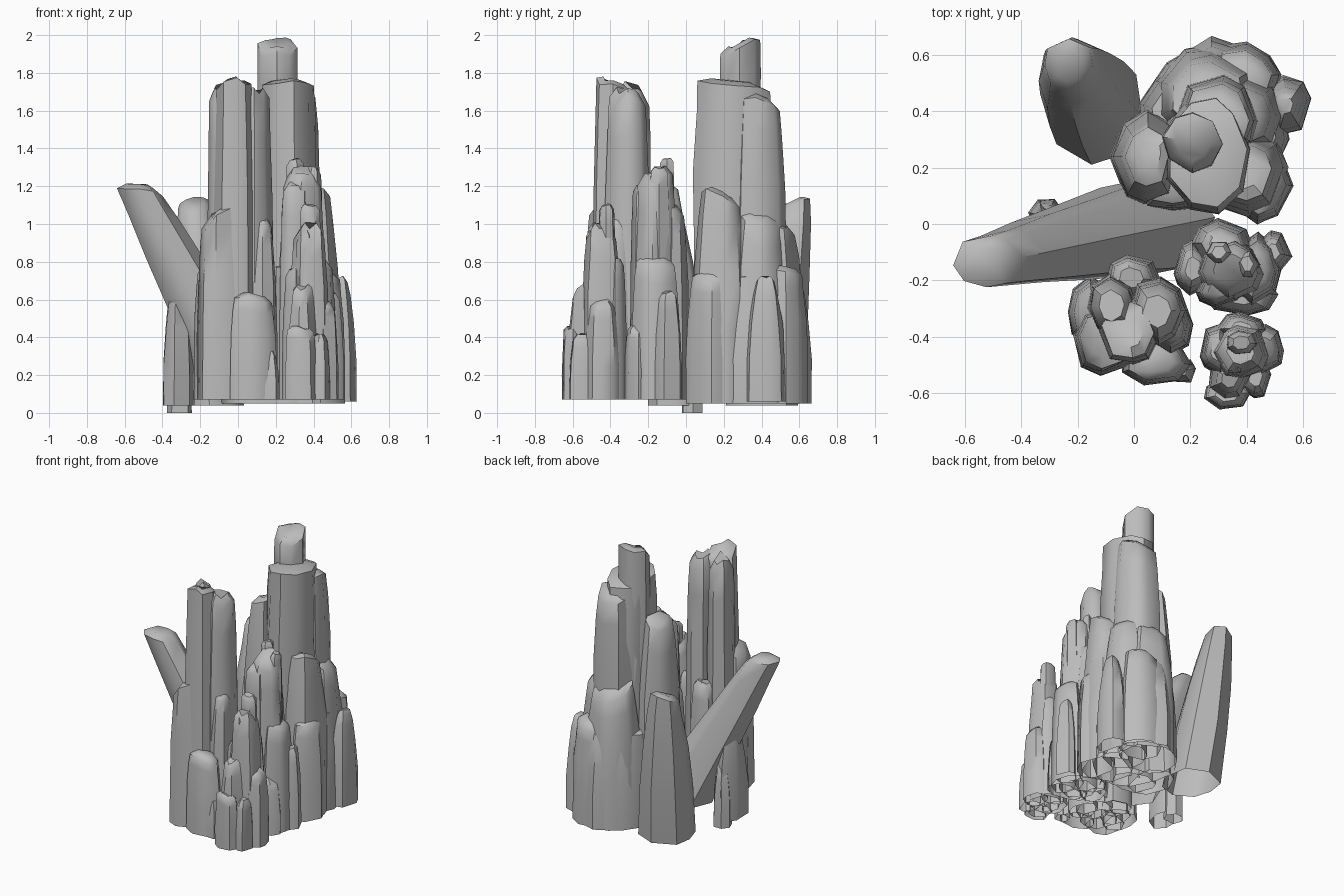
import bpy, bmesh, math, random

random.seed(7)

cube = bpy.data.objects.get("Cube")
if cube:
    bpy.data.objects.remove(cube)

stone = bpy.data.materials.new("grey_stone")
stone.use_nodes = True
GREY = (0.5, 0.5, 0.5, 1)
stone.diffuse_color = GREY
stone.node_tree.nodes["Principled BSDF"].inputs["Base Color"].default_value = GREY


def column(name, centre, radii, height, shrink=0.8, slope=(0, 0), lean=(0, 0),
           floor=0.07, sides=8, power=3, jag=0.03):
    """Irregular open-bottomed prism that narrows upwards to a broken, tilted top."""
    spokes = []
    for i in range(sides):
        angle = math.tau * (i + random.uniform(-0.25, 0.25)) / sides
        reach = random.uniform(0.94, 1.06)
        spokes.append((math.cos(angle) * reach * radii[0],
                       math.sin(angle) * reach * radii[1]))
    crown = [random.uniform(-jag, jag / 3) for _ in spokes]
    bm = bmesh.new()
    rings = []
    for t in (0, 0.35, 0.65, 0.88, 1):
        ring = []
        for (dx, dy), chip in zip(spokes, crown):
            size = 1 - (1 - shrink) * t ** power
            if 0 < t < 1:
                size *= random.uniform(0.96, 1.03)
            px, py = dx * size, dy * size
            rise = (slope[0] * px + slope[1] * py + chip) * t * t
            ring.append(bm.verts.new((centre[0] + lean[0] * t + px,
                                      centre[1] + lean[1] * t + py,
                                      floor + (height - floor) * t + rise)))
        rings.append(ring)
    # Bevelled crown closing over a smaller broken facet
    mid_x, mid_y = centre[0] + lean[0], centre[1] + lean[1]
    rings.append([bm.verts.new((mid_x + (v.co.x - mid_x) * 0.6,
                                mid_y + (v.co.y - mid_y) * 0.6,
                                height + (v.co.z - height) * 0.6 + jag * 0.8))
                  for v in rings[-1]])
    for low, high in zip(rings, rings[1:]):
        for i in range(sides):
            j = (i + 1) % sides
            bm.faces.new((low[i], low[j], high[j], high[i]))
    bm.faces.new(rings[-1])
    mesh = bpy.data.meshes.new(name)
    bm.to_mesh(mesh)
    bm.free()
    mesh.materials.append(stone)
    obj = bpy.data.objects.new(name, mesh)
    bpy.context.collection.objects.link(obj)
    bpy.ops.object.select_all(action='DESELECT')
    obj.select_set(True)
    bpy.context.view_layer.objects.active = obj
    bpy.ops.object.shade_smooth_by_angle(angle=math.radians(45))


# Large rear spire
column("rear_peak", (0.21, 0.29), (0.115, 0.11), 1.94, 0.95, (0, 0.4), floor=0.6)
column("rear_main", (0.26, 0.25), (0.165, 0.22), 1.73, 0.88, (0, -0.1), floor=0.4, sides=9)
column("rear_back", (0.29, 0.38), (0.16, 0.16), 1.66, 0.75, (0, -0.4), floor=0.4)
column("rear_left", (0.05, 0.24), (0.13, 0.18), 1.45, 0.6, (0.4, 0), floor=0.05)
column("rear_right_shoulder", (0.38, 0.19), (0.16, 0.17), 1.15, 0.65, (0, -0.4), floor=0.05)
column("rear_right_middle", (0.39, 0.38), (0.14, 0.16), 1.05, 0.65, (-0.5, -0.3), floor=0.05)
column("rear_back_slab", (0.26, 0.46), (0.2, 0.17), 1.02, 0.65, (0, -0.6), floor=0.05, sides=9)
column("rear_foot", (0.28, 0.34), (0.26, 0.31), 0.72, 0.82, floor=0.05, sides=11)
column("rear_low_right", (0.45, 0.15), (0.11, 0.15), 0.73, 0.78, floor=0.05)
column("rear_low_back", (0.38, 0.52), (0.14, 0.13), 0.76, 0.75, (0, -0.3), floor=0.05)
column("rear_low_front", (0.14, 0.16), (0.15, 0.12), 0.9, 0.75, floor=0.05)
column("rear_satellite", (0.54, 0.42), (0.09, 0.115), 0.69, 0.45, (0.4, 0), floor=0.06, sides=7)

# Separate shards on the left
column("back_shard", (-0.14, 0.4), (0.18, 0.2), 1.1, 0.5, (0, 0.35), (-0.09, 0.16),
       floor=0.04, power=2)
column("leaning_shard", (0.05, 0), (0.23, 0.18), 1.19, 0.52, (-0.2, 0), (-0.57, -0.13),
       floor=0.1, power=1)
column("side_stub", (-0.32, -0.06), (0.085, 0.15), 0.68, 0.45, floor=0.04, sides=7)
column("side_stub_foot", (-0.31, 0.03), (0.07, 0.065), 0.4, 0.6, floor=0, sides=6)

# Tall front spire
column("front_main", (-0.02, -0.38), (0.12, 0.13), 1.73, 0.78, (0, -0.4))
column("front_left", (-0.08, -0.29), (0.09, 0.11), 1.68, 0.85, (0.2, 0), jag=0.07)
column("front_right", (0.08, -0.31), (0.11, 0.13), 1.68, 0.78, (-0.2, 0), jag=0.06)
column("front_left_step", (-0.1, -0.41), (0.12, 0.13), 1.05, 0.8, (0.7, 0))
column("front_right_step", (0.13, -0.36), (0.08, 0.11), 1.02, 0.6, (-0.5, 0))
column("front_low", (0.08, -0.48), (0.13, 0.1), 0.61, 0.8, sides=7)
column("front_low_left", (-0.15, -0.32), (0.09, 0.13), 0.8, 0.75, (0.5, 0))
column("front_low_back", (-0.01, -0.19), (0.1, 0.09), 0.85, 0.7, sides=7)
column("front_pebble", (0.17, -0.52), (0.05, 0.05), 0.3, 0.6, sides=6)

# Middle right spire
column("middle_main", (0.34, -0.16), (0.12, 0.12), 1.25, 0.8, jag=0.06)
column("middle_peak", (0.3, -0.1), (0.05, 0.045), 1.32, 0.9, floor=0.6, sides=6)
column("middle_tooth", (0.4, -0.14), (0.05, 0.06), 1.28, 0.8, floor=0.6, sides=6)
column("middle_front", (0.3, -0.23), (0.08, 0.07), 1.2, 0.75, (0, 0.3))
column("middle_back", (0.31, -0.07), (0.11, 0.09), 1.08, 0.65, (0, -0.5))
column("middle_right_step", (0.43, -0.16), (0.09, 0.13), 0.8, 0.75, (-0.4, 0))
column("middle_outer", (0.49, -0.1), (0.07, 0.075), 0.62, 0.65, sides=7)
column("middle_low_front", (0.38, -0.25), (0.13, 0.08), 0.45, 0.8)
column("middle_low_left", (0.21, -0.16), (0.07, 0.1), 0.75, 0.7)

# Short front right spire
column("short_main", (0.38, -0.45), (0.11, 0.11), 0.96, 0.75, jag=0.05)
column("short_peak", (0.38, -0.42), (0.06, 0.05), 1.08, 0.85, (0, 0.3), floor=0.5, sides=7)
column("short_tooth", (0.35, -0.49), (0.05, 0.06), 0.94, 0.75, floor=0.3, sides=6)
column("short_front", (0.34, -0.55), (0.08, 0.08), 0.65, 0.65, (0, 0.4), sides=7)
column("short_low_front", (0.33, -0.6), (0.08, 0.06), 0.43, 0.85, sides=7)
column("short_right", (0.46, -0.44), (0.075, 0.09), 0.58, 0.75, (-0.3, 0))
column("short_left", (0.3, -0.45), (0.065, 0.1), 0.75, 0.7)
column("short_low_right", (0.43, -0.54), (0.06, 0.08), 0.4, 0.75, sides=7)
column("short_low_back", (0.38, -0.37), (0.09, 0.06), 0.8, 0.7)
